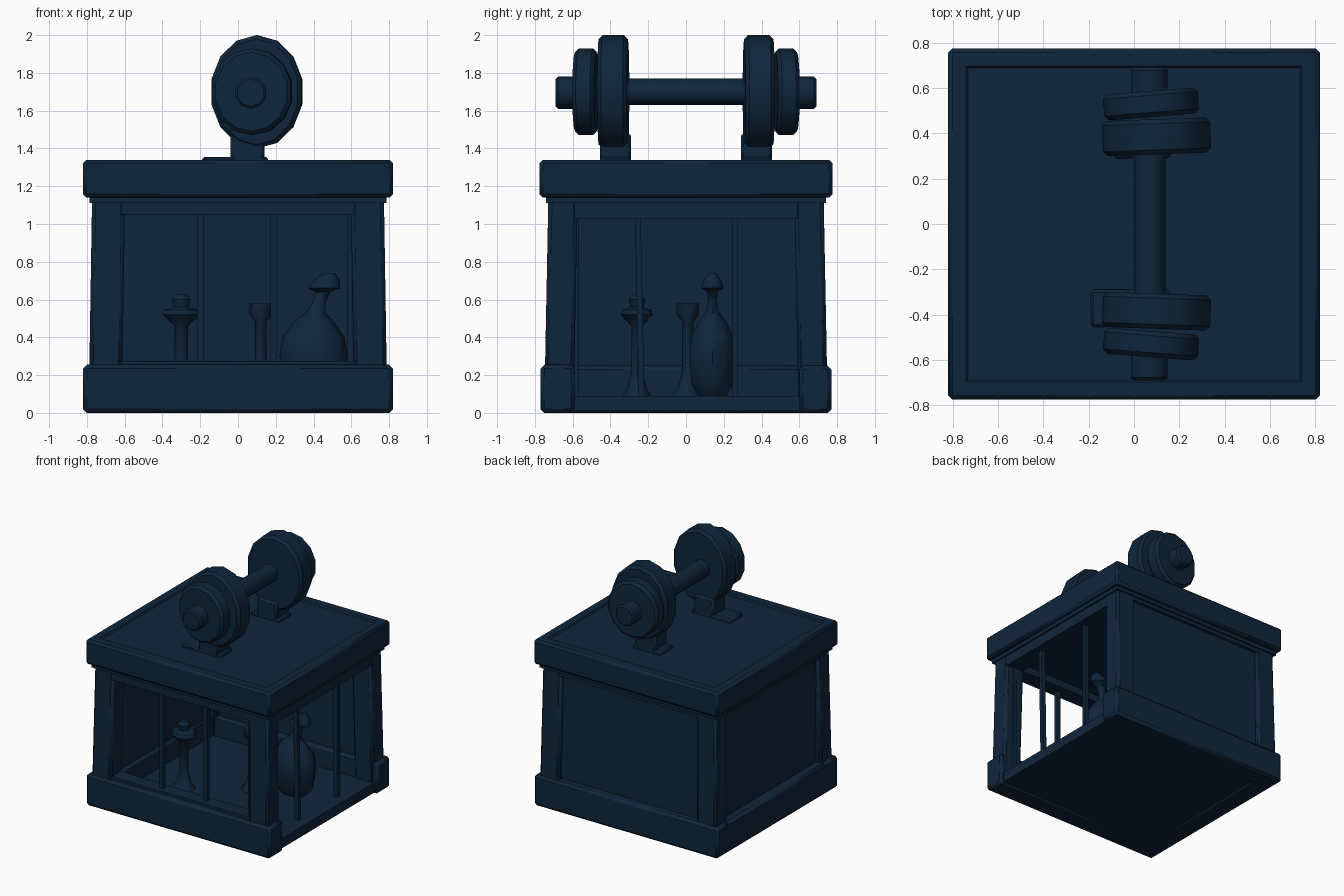
import bpy, bmesh, math
from mathutils import Matrix, Vector

if "Cube" in bpy.data.objects:
    bpy.data.objects.remove(bpy.data.objects["Cube"])

navy = bpy.data.materials.new("dark_navy")
navy.diffuse_color = (0.0045, 0.019, 0.043, 1)
navy.use_nodes = True
navy.node_tree.nodes["Principled BSDF"].inputs["Base Color"].default_value = navy.diffuse_color


def finish(bm, name, bevel=0.0, angle=40):
    """Bevel sharp edges, shade and link the mesh."""
    bmesh.ops.recalc_face_normals(bm, faces=bm.faces)
    if bevel:
        edges = [e for e in bm.edges if len(e.link_faces) == 2
                 and e.calc_face_angle() > math.radians(50)]
        bmesh.ops.bevel(bm, geom=edges, offset=bevel, segments=1, affect='EDGES')
    me = bpy.data.meshes.new(name)
    bm.to_mesh(me)
    bm.free()
    me.materials.append(navy)
    ob = bpy.data.objects.new(name, me)
    bpy.context.collection.objects.link(ob)
    bpy.ops.object.select_all(action='DESELECT')
    ob.select_set(True)
    bpy.context.view_layer.objects.active = ob
    bpy.ops.object.shade_smooth_by_angle(angle=math.radians(angle))
    return ob


def box(name, x0, x1, y0, y1, z0, z1, bevel=0.0, lean=(0, 0)):
    """Box from limits; lean shifts its top in x and y."""
    bm = bmesh.new()
    bmesh.ops.create_cube(bm, size=1)
    for v in bm.verts:
        top = v.co.z > 0
        v.co = Vector((x1 if v.co.x > 0 else x0, y1 if v.co.y > 0 else y0,
                       z1 if top else z0))
        if top:
            v.co += Vector((lean[0], lean[1], 0))
    return finish(bm, name, bevel)


def disc(name, c, rx, rz, depth, tilt=0.0, bevel=0.02, sides=14):
    """Cylinder along y, with a small turn about z."""
    bm = bmesh.new()
    bmesh.ops.create_cone(bm, cap_ends=True, segments=sides, radius1=1, radius2=1, depth=depth)
    m = (Matrix.Translation(c) @ Matrix.Rotation(math.radians(tilt), 4, 'Z')
         @ Matrix.Diagonal((rx, 1, rz, 1)) @ Matrix.Rotation(math.pi / 2, 4, 'X'))
    bmesh.ops.transform(bm, matrix=m, verts=bm.verts)
    return finish(bm, name, bevel)


def lathe(name, x, y, profile, squash=1.0, sides=10, lean=0.0, lean_from=9):
    """Turned shape from (radius, height) points."""
    bm = bmesh.new()
    rings = []
    for r, z in profile:
        dx = lean * max(0, z - lean_from)
        rings.append([bm.verts.new((x + dx + r * math.cos(2 * math.pi * i / sides),
                                    y + r * squash * math.sin(2 * math.pi * i / sides), z))
                      for i in range(sides)])
    for a, b in zip(rings, rings[1:]):
        for i in range(sides):
            j = (i + 1) % sides
            bm.faces.new((a[i], a[j], b[j], b[i]))
    bm.faces.new(rings[0])
    bm.faces.new(rings[-1])
    return finish(bm, name, angle=45)


# Base: floor, closed plinth on three sides, blocks only at the right corners
box("floor", -0.79, 0.79, -0.74, 0.74, 0.01, 0.09)
box("plinth_front", -0.82, 0.82, -0.77, -0.59, 0.0, 0.255, 0.02)
box("plinth_back", -0.82, 0.82, 0.60, 0.77, 0.0, 0.25, 0.02)
box("plinth_left", -0.82, -0.64, -0.76, 0.76, 0.0, 0.25, 0.02)
box("front_sill", -0.64, 0.64, -0.73, -0.62, 0.24, 0.275)

# Tapered corner pillars
for sx in (-1, 1):
    for sy in (-1, 1):
        xs = sorted((sx * 0.615, sx * 0.79))
        ys = sorted((sy * 0.595, sy * 0.75))
        box("corner_pillar", *xs, *ys, 0.05, 1.18, 0.02, (-sx * 0.018, -sy * 0.022))

# Recessed closed walls and headers over the openings
box("back_wall", -0.65, 0.65, 0.64, 0.705, 0.05, 1.18)
box("left_wall", -0.745, -0.66, -0.62, 0.64, 0.05, 1.18)
box("back_header", -0.65, 0.65, 0.62, 0.728, 1.08, 1.18)
box("left_header", -0.77, -0.65, -0.62, 0.62, 1.08, 1.18)
box("front_header", -0.65, 0.65, -0.728, -0.60, 1.05, 1.18)
box("right_header", 0.62, 0.77, -0.62, 0.62, 1.03, 1.18)

# Window bars on the two open sides
for x in (-0.2, 0.19):
    box("front_bar", x - 0.017, x + 0.017, -0.69, -0.66, 0.26, 1.07)
for y, lean in ((-0.235, -0.02), (0.26, 0.0)):
    box("right_bar", 0.68, 0.715, y - 0.015, y + 0.015, 0.08, 1.06, 0, (0, lean))
box("right_pane_edge_front", 0.68, 0.71, -0.60, -0.57, 0.08, 1.04)
box("front_pane_edge", 0.58, 0.62, -0.70, -0.66, 0.26, 1.06)

# Roof slab with a shallow sunk panel on top
bm = bmesh.new()
bmesh.ops.create_cube(bm, size=1)
for v in bm.verts:
    v.co = Vector((v.co.x * 1.64, v.co.y * 1.55, 1.24 + v.co.z * 0.20))
bm.normal_update()
edges = list(bm.edges)
bmesh.ops.bevel(bm, geom=edges, offset=0.018, segments=1, affect='EDGES')
bm.normal_update()
top = max((f for f in bm.faces if f.normal.z > 0.9), key=lambda f: f.calc_area())
bmesh.ops.inset_region(bm, faces=[top], thickness=0.085, depth=0)
bmesh.ops.inset_region(bm, faces=[top], thickness=0.012, depth=-0.012)
finish(bm, "roof_slab")
box("roof_underside", -0.785, 0.785, -0.74, 0.74, 1.11, 1.16)

# Giant barbell on the roof, running front to back
disc("barbell_bar", (0.07, 0, 1.70), 0.07, 0.07, 0.7, 0, 0, 12)
for s in (-1, 1):
    disc("large_weight", (0.10, s * 0.385, 1.70), 0.245, 0.30, 0.155, s * 2)
    disc("small_weight", (0.075, s * 0.53, 1.70), 0.215, 0.23, 0.115, s * 4.5)
    disc("bar_end", (0.067, s * 0.62, 1.695), 0.085, 0.085, 0.14, 0, 0.012, 10)
    ys = sorted((s * 0.29, s * 0.455))
    box("barbell_mount", -0.04, 0.14, *ys, 1.31, 1.48, 0.015)
    box("mount_foot", -0.09 if s > 0 else -0.19, 0.16, *ys, 1.31, 1.355, 0.012)

# Things on show inside: a tied sack and two small stands
lathe("tied_sack", 0.40, 0.14, [(0.10, 0.08), (0.16, 0.15), (0.18, 0.30), (0.165, 0.40),
      (0.10, 0.49), (0.05, 0.53), (0.035, 0.59), (0.04, 0.64), (0.085, 0.66), (0.07, 0.70),
      (0.03, 0.74)], 0.72, 10, 0.35, 0.5)
lathe("tall_stand", -0.30, -0.26, [(0.10, 0.08), (0.06, 0.13), (0.035, 0.22), (0.035, 0.46),
      (0.10, 0.52), (0.09, 0.545), (0.04, 0.56), (0.05, 0.60), (0.025, 0.63)], 0.85, 8)
lathe("short_stand", 0.12, 0.01, [(0.09, 0.08), (0.05, 0.14), (0.03, 0.22), (0.03, 0.48),
      (0.06, 0.52), (0.06, 0.58)], 1.0, 8)
